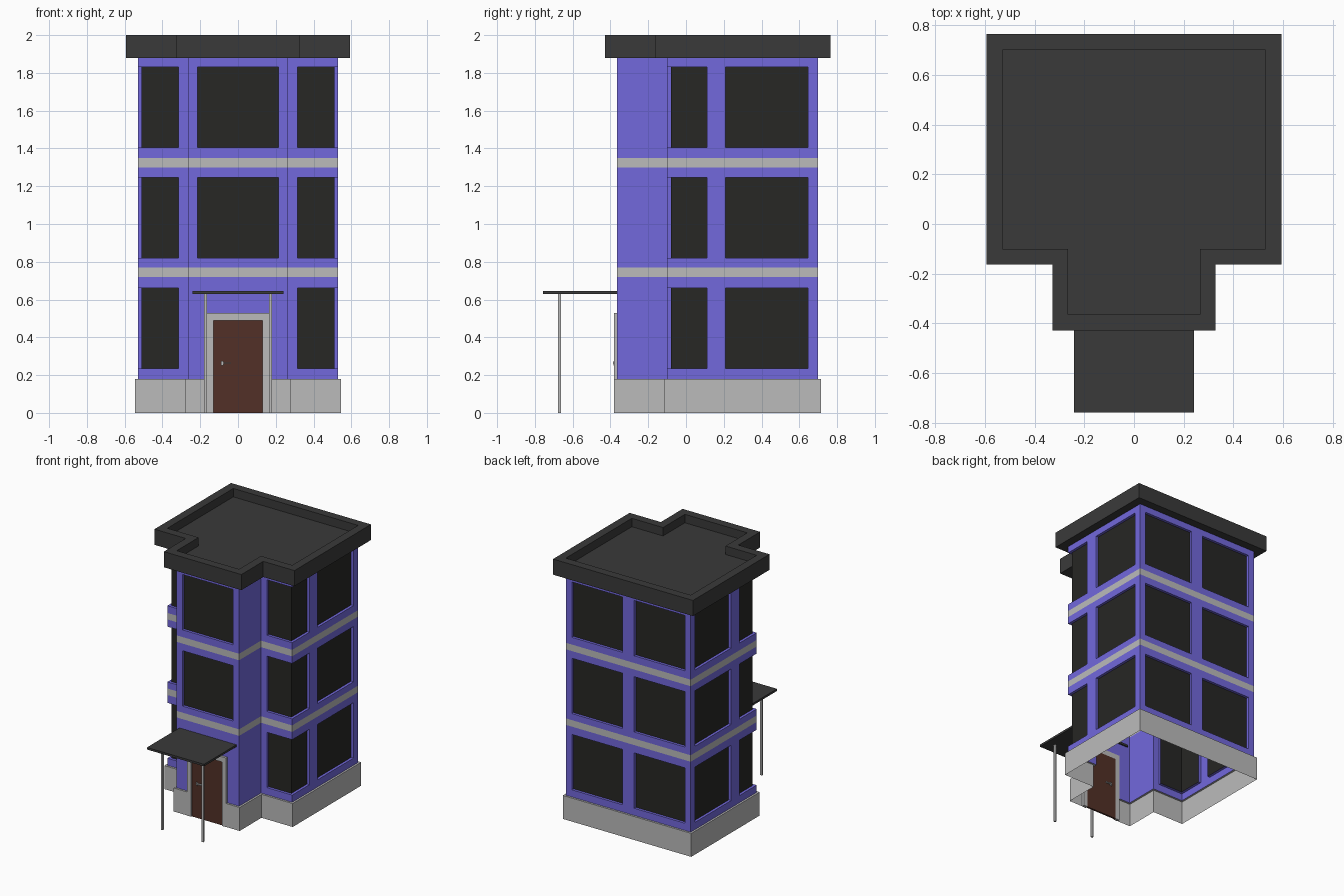
import bpy, bmesh
from mathutils import Vector

if "Cube" in bpy.data.objects:
    bpy.data.objects.remove(bpy.data.objects["Cube"])

def material(name, rgb):
    m = bpy.data.materials.new(name)
    m.diffuse_color = (*rgb, 1)
    m.use_nodes = True
    m.node_tree.nodes["Principled BSDF"].inputs["Base Color"].default_value = m.diffuse_color
    return m

PURPLE = material("purple_paint", (0.17, 0.14, 0.72))
DARK = material("dark_glass", (0.02, 0.02, 0.018))
ROOF = material("roof_felt", (0.042, 0.042, 0.042))
BROWN = material("door_wood", (0.085, 0.03, 0.02))
STONE = material("stone", (0.5, 0.5, 0.5))

def finish(bm, name, mat, normals=False):
    bmesh.ops.remove_doubles(bm, verts=bm.verts, dist=1e-5)
    if normals:
        bmesh.ops.recalc_face_normals(bm, faces=bm.faces)
    me = bpy.data.meshes.new(name)
    bm.to_mesh(me)
    bm.free()
    me.materials.append(mat)
    ob = bpy.data.objects.new(name, me)
    bpy.context.collection.objects.link(ob)
    return ob

def face(bm, *pts):
    return bm.faces.new([bm.verts.new(p) for p in pts])

def box(name, x, y, z, mat):
    bm = bmesh.new()
    bmesh.ops.create_cube(bm, size=1)
    for v in bm.verts:
        v.co = [a + (b - a) * (c + 0.5) for (a, b), c in zip((x, y, z), v.co)]
    return finish(bm, name, mat)

# Footprint, counter-clockwise, starting with the front of the entrance bay
PLAN = [Vector(p) for p in [(-.265, -.365), (.265, -.365), (.265, -.1), (.53, -.1),
                            (.53, .7), (-.53, .7), (-.53, -.1), (-.265, -.1)]]
N = len(PLAN)

def normal(i):
    d = (PLAN[(i + 1) % N] - PLAN[i % N]).normalized()
    return Vector((d.y, -d.x))

def offset(d):
    return [PLAN[i] + d * (normal(i - 1 + N) + normal(i)) for i in range(N)]

def ring(bm, a, za, b, zb):
    for i in range(N):
        j = (i + 1) % N
        face(bm, (*a[i], za), (*a[j], za), (*b[j], zb), (*b[i], zb))

# Window spans along each wall; a span touching a wall end wraps the corner
SPANS = {0: [(.05, .48)], 2: [(.05, .265)], 3: [(0, .21), (.31, .745)],
         4: [(.05, .48), (.58, 1.01)], 5: [(.055, .49), (.59, .8)], 6: [(0, .215)]}
FLOORS = [(.235, .66), (.82, 1.245), (1.405, 1.83)]
ROWS = [.18, .72, .77, 1.30, 1.35, 1.88]
DOOR = (.1, .43, .18, .53)
INSET = 0.02

# Walls, floor bands and recessed glazing
walls, bands, glass = bmesh.new(), bmesh.new(), bmesh.new()
for i in range(N):
    p, length = PLAN[i], (PLAN[(i + 1) % N] - PLAN[i]).length
    d, n = (PLAN[(i + 1) % N] - p) / length, normal(i)
    def at(u, z, depth=0):
        return (*(p + d * u - n * depth), z)
    wins = [(*s, *f) for s in SPANS.get(i, []) for f in (FLOORS[1:] if i == 0 else FLOORS)]
    holes = wins + ([DOOR] if i == 0 else [])
    us = sorted({0, round(length, 4), *[h[k] for h in holes for k in (0, 1)]})
    zs = sorted({*ROWS, *[h[k] for h in holes for k in (2, 3)]})
    for u0, u1 in zip(us, us[1:]):
        for z0, z1 in zip(zs, zs[1:]):
            cu, cz = (u0 + u1) / 2, (z0 + z1) / 2
            if any(a < cu < b and c < cz < e for a, b, c, e in holes):
                continue
            band = .72 < cz < .77 or 1.30 < cz < 1.35
            face(bands if band else walls, at(u0, z0), at(u1, z0), at(u1, z1), at(u0, z1))
    for a, b, c, e in wins:
        ga = a + INSET if a == 0 else a
        gb = b - INSET if abs(b - length) < 1e-4 else b
        face(glass, at(ga, c, INSET), at(gb, c, INSET), at(gb, e, INSET), at(ga, e, INSET))
        face(walls, at(a, c), at(b, c), at(gb, c, INSET), at(ga, c, INSET))
        face(walls, at(ga, e, INSET), at(gb, e, INSET), at(b, e), at(a, e))
        if ga == a:
            face(walls, at(a, c), at(a, c, INSET), at(a, e, INSET), at(a, e))
        if gb == b:
            face(walls, at(b, c, INSET), at(b, c), at(b, e), at(b, e, INSET))
finish(walls, "walls", PURPLE)
finish(bands, "floor_bands", STONE)
finish(glass, "window_glass", DARK)

# Plinth with a gap for the door
bm = bmesh.new()
out = offset(.015)
for i in range(N):
    j = (i + 1) % N
    pairs = [(out[i], out[j], PLAN[i], PLAN[j])]
    if i == 0:
        l, r = -.165, .165
        yo, yi = out[0].y, PLAN[0].y
        pairs = [(out[0], Vector((l, yo)), PLAN[0], Vector((l, yi))),
                 (Vector((r, yo)), out[1], Vector((r, yi)), PLAN[1])]
    for a, b, c, e in pairs:
        face(bm, (*a, 0), (*b, 0), (*b, .18), (*a, .18))
        face(bm, (*a, .18), (*b, .18), (*e, .18), (*c, .18))
finish(bm, "plinth", STONE)

# Flat roof with overhanging parapet
bm = bmesh.new()
outer = offset(.064)
ring(bm, outer, 1.88, outer, 2.0)
ring(bm, outer, 2.0, PLAN, 2.0)
ring(bm, PLAN, 2.0, PLAN, 1.935)
face(bm, *[(*v, 1.935) for v in PLAN])
face(bm, *[(*v, 1.88) for v in reversed(outer)])
finish(bm, "roof", ROOF, True)

# Door, frame and handles on both sides
box("door", (-.13, .13), (-.374, -.36), (0, .49), BROWN)
box("door_frame_top", (-.165, .165), (-.382, -.36), (.49, .53), STONE)
for s, side in ((-1, "left"), (1, "right")):
    box("door_frame_" + side, sorted((s * .13, s * .165)), (-.382, -.36), (0, .53), STONE)
    # Canopy posts
    box("canopy_post_" + side, sorted((s * .165, s * .18)), (-.678, -.663), (0, .632), STONE)
for y0, y1, side in ((-.386, -.374, "outer"), (-.36, -.348, "inner")):
    box("handle_rose_" + side, (-.09, -.078), (y0 + .003, y1 - .003), (.252, .276), STONE)
    box("handle_lever_" + side, (-.088, -.038), (y0, y1), (.261, .268), STONE)

# Entrance canopy
box("canopy", (-.242, .242), (-.758, -.355), (.63, .646), ROOF)
